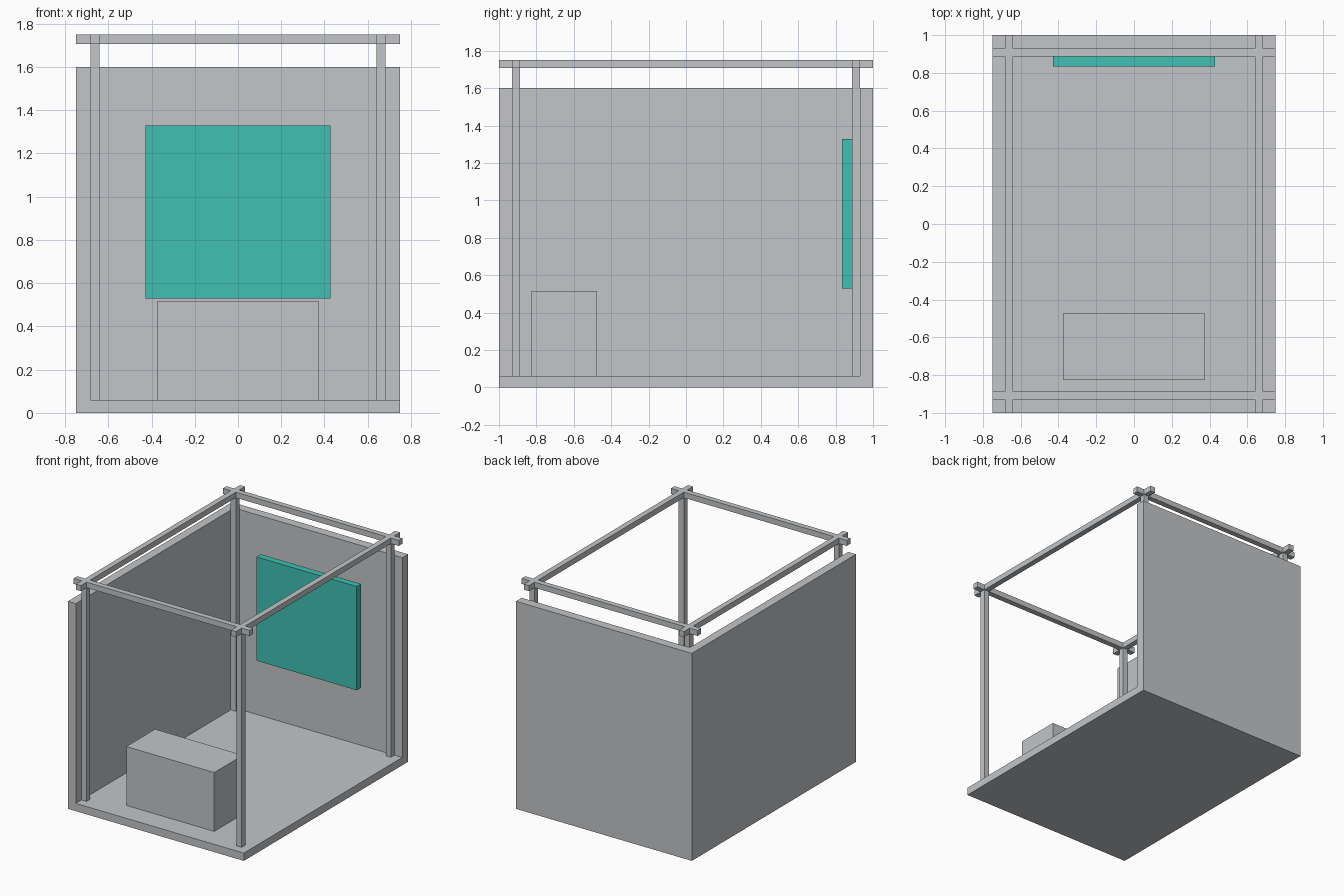
import bpy
import bmesh

cube = bpy.data.objects.get("Cube")
if cube:
    bpy.data.objects.remove(cube, do_unlink=True)


def make_material(name, rgb):
    mat = bpy.data.materials.new(name)
    mat.use_nodes = True
    colour = (*rgb, 1)
    mat.diffuse_color = colour
    mat.node_tree.nodes["Principled BSDF"].inputs["Base Color"].default_value = colour
    return mat


GREY = make_material("light grey", (0.54, 0.56, 0.58))
TEAL = make_material("teal", (0.05, 0.53, 0.45))


def finish(name, bm, mat):
    bmesh.ops.recalc_face_normals(bm, faces=bm.faces)
    mesh = bpy.data.meshes.new(name)
    bm.to_mesh(mesh)
    bm.free()
    mesh.materials.append(mat)
    obj = bpy.data.objects.new(name, mesh)
    bpy.context.collection.objects.link(obj)
    return obj


def box(name, x, y, z, mat=GREY):
    """Box from (min, max) ranges along each axis."""
    bm = bmesh.new()
    bmesh.ops.create_cube(bm, size=1)
    for v in bm.verts:
        v.co = [(r[0] + r[1]) / 2 + c * (r[1] - r[0])
                for r, c in zip((x, y, z), v.co)]
    return finish(name, bm, mat)


W, D = 0.75, 1.0            # half width and half depth of the floor
PX, PY = 0.683, 0.93        # outer faces of the posts
BAR = 0.043                 # thickness of posts and beams
FLOOR, WALL, TOP = 0.06, 1.6, 1.75

# Floor and the two walls
box("floor", (-W, W), (-D, D), (0, FLOOR))
box("back_wall", (-W, W), (PY, D), (FLOOR, WALL))
box("side_wall", (-W, -PX), (-D, PY), (FLOOR, WALL))

# Corner posts
for side, sx in (("right", -1), ("left", 1)):
    for end, sy in (("front", -1), ("back", 1)):
        xs = sorted((sx * PX, sx * (PX - BAR)))
        ys = sorted((sy * PY, sy * (PY - BAR)))
        box(f"{end}_{side}_post", xs, ys, (FLOOR, TOP - BAR))

# Top frame: crossing beams joined into one solid
bm = bmesh.new()
xs = (-W, -PX, BAR - PX, PX - BAR, PX, W)
ys = (-D, -PY, BAR - PY, PY - BAR, PY, D)
for i in range(5):
    for j in range(5):
        if i % 2 or j % 2:
            corners = ((i, j), (i + 1, j), (i + 1, j + 1), (i, j + 1))
            bm.faces.new([bm.verts.new((xs[a], ys[b], TOP - BAR)) for a, b in corners])
bmesh.ops.remove_doubles(bm, verts=bm.verts, dist=0.001)
bottom = bm.faces[:]
raised = bmesh.ops.extrude_face_region(bm, geom=bottom, use_keep_orig=True)["geom"]
bmesh.ops.translate(bm, vec=(0, 0, BAR),
                    verts=[g for g in raised if isinstance(g, bmesh.types.BMVert)])
finish("top_frame", bm, GREY)

# Counter at the front and display panel at the back
box("counter", (-0.375, 0.375), (-0.825, -0.475), (FLOOR, 0.514))
box("display_panel", (-0.428, 0.428), (0.835, PY - BAR), (0.528, 1.328), TEAL)
